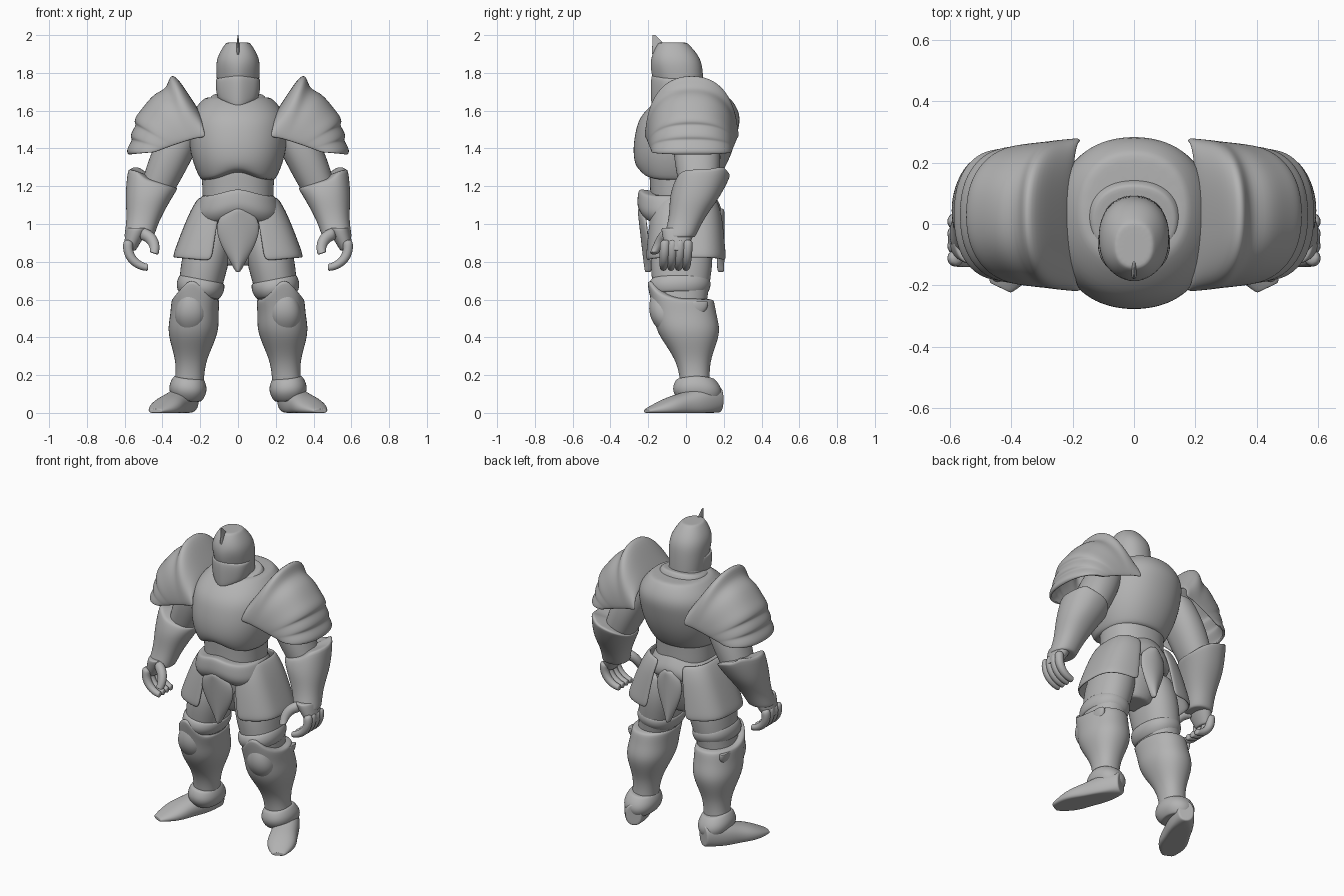
import bpy, bmesh, math
from mathutils import Vector

if "Cube" in bpy.data.objects:
    bpy.data.objects.remove(bpy.data.objects["Cube"], do_unlink=True)

COLOUR = (.45, .45, .45, 1)
steel = bpy.data.materials.new("steel_grey")
steel.use_nodes = True
steel.diffuse_color = COLOUR
steel.node_tree.nodes["Principled BSDF"].inputs["Base Color"].default_value = COLOUR


def skin(name, rings, closed, mirror, thickness=0):
    """Join rows of points into a smooth, optionally mirrored object."""
    bm = bmesh.new()
    rows = [[bm.verts.new(point) for point in ring] for ring in rings]
    count = len(rows[0])
    for lower, upper in zip(rows, rows[1:]):
        for i in range(count if closed else count - 1):
            j = (i + 1) % count
            bm.faces.new((lower[i], lower[j], upper[j], upper[i]))
    if closed:
        bm.faces.new(rows[0])
        bm.faces.new(rows[-1])
    bmesh.ops.recalc_face_normals(bm, faces=bm.faces)
    mesh = bpy.data.meshes.new(name)
    bm.to_mesh(mesh)
    bm.free()
    mesh.materials.append(steel)
    for face in mesh.polygons:
        face.use_smooth = True
    part = bpy.data.objects.new(name, mesh)
    bpy.context.collection.objects.link(part)
    if thickness:
        solid = part.modifiers.new("Thickness", "SOLIDIFY")
        solid.thickness = thickness
        solid.offset = 0
    if mirror:
        part.modifiers.new("Mirror", "MIRROR")
    smooth = part.modifiers.new("Smooth", "SUBSURF")
    smooth.levels = smooth.render_levels = 2


def power(value, exponent):
    return math.copysign(abs(value) ** exponent, value)


def loft(name, low, high, widths, aspect, mirror=False, shape=None, bow=0, sides=20):
    """Rounded sections, evenly spaced from low to high; depth is width times aspect."""
    low, high = Vector(low), Vector(high)
    first, last = aspect if isinstance(aspect, tuple) else (aspect, aspect)
    sections = [(i / (len(widths) - 1), width) for i, width in enumerate(widths)]
    # Slightly smaller end rings keep the rims crisp
    sections.insert(0, (0, widths[0] * .9))
    sections.append((1, widths[-1] * .9))
    rings = []
    for f, width in sections:
        centre = low.lerp(high, f) + Vector((0, bow * math.sin(math.pi * f), 0))
        depth = width * (first + (last - first) * f)
        ring = []
        for i in range(sides):
            angle = math.tau * i / sides
            point = centre + Vector((width * power(math.cos(angle), .9),
                                     depth * power(math.sin(angle), .9), 0))
            ring.append(shape(point) if shape else point)
        rings.append(ring)
    skin(name, rings, True, mirror)


def curl(name, centre, radius, start, sweep, reach, thick):
    """Finger bent along an arc, drifting forward by reach and tapering."""
    rings = []
    for f in (0, .2, .4, .6, .8, .95, 1):
        angle = math.radians(start + sweep * f)
        out = Vector((math.cos(angle), 0, math.sin(angle)))
        side = Vector((0, 1, 0))
        middle = Vector(centre) + out * radius - side * reach * f
        size = thick * (1 - f * f / 3)
        rings.append([middle + size * (out * math.cos(a) + side * math.sin(a))
                      for a in (math.tau * k / 8 for k in range(8))])
    skin(name, rings, True, True)


def lift(point, amount):
    return point + Vector((0, 0, amount))


# Helmet, visor and crest: the face comes to a central ridge
def ridge(point):
    if point.y < -.04 and point.z < 1.85:
        point.y -= .02 * max(0, 1 - abs(point.x) / .07)
    return point


def visor_edge(point):
    if point.y < -.02:
        inward = 1 - abs(point.x) / .12
        point = lift(point, -.06 * inward if point.z < 1.7 else .02 * inward)
    return ridge(point)


loft("helmet", (0, -.01, 1.64), (0, -.07, 1.96), [.1, .11, .117, .118, .065], (1.05, 1.2),
     shape=ridge)
loft("visor", (0, -.07, 1.67), (0, -.06, 1.77), [.11, .12, .12], .9, shape=visor_edge)
loft("crest", (0, -.1, 1.86), (0, -.17, 2), [.014, .013, .007, .002], (5, 4))
loft("neck", (0, 0, 1.58), (0, 0, 1.72), [.12, .1], .9)


# Breastplate with arched lower edge, collar and belly
def arch(point):
    if point.z < 1.3 and point.y < -.05:
        return lift(point, .06 * math.exp(-(point.x / .1) ** 2))
    return point


loft("breastplate", (0, -.04, 1.23), (0, .05, 1.67), [.2, .24, .26, .265, .26, .18], 1.04,
     shape=arch, bow=-.01)
loft("collar", (0, .01, 1.6), (0, .01, 1.68), [.16, .165, .14], .85,
     shape=lambda p: lift(p, .15 * p.y))
loft("belly", (0, -.02, 1.1), (0, -.02, 1.3), [.19, .19, .2], .9)

# Waist: pelvis and belt with a raised front point
loft("pelvis", (0, 0, .78), (0, 0, 1.1), [.1, .18, .19], .9)
loft("belt", (0, -.02, 1), (0, -.06, 1.15), [.21, .235, .22, .2], .97,
     shape=lambda p: lift(p, .04 * max(0, 1 - abs(p.x) / .15)))

# Side plates wrap from front to back and flare downward
rows = []
for level in range(6):
    drop = level / 5
    width, depth = .2 + .14 * drop ** .8, .16 + .05 * drop ** .5
    row = []
    for step in range(-7, 8):
        angle = math.radians(11 * step)
        side = power(math.cos(angle), .6)
        row.append((width * side, depth * power(math.sin(angle), .6),
                    1.14 - .32 * drop - .03 * (1 - side)))
    rows.append(row)
skin("side_waist_plate", rows, False, True, .02)


# Leaf-shaped tabards
def tabard(name, facing, distance, width, lean):
    rows = []
    for level in range(10):
        drop = (level + .2) / 9.3
        half = width * math.sin(math.pi * drop ** .6)
        rows.append([(half * s, facing * (distance - lean * drop - .03 * s * s),
                      1.09 - .35 * drop) for s in (-1, -.6, -.2, .2, .6, 1)])
    skin(name, rows, False, False, .02)


tabard("front_tabard", -1, .25, .115, .04)
tabard("back_tabard", 1, .195, .09, 0)

# Shoulder guard: arches fan outward from a raised inner rim, then overlapping bands
apexes = [(.2, 1.58), (.26, 1.67), (.33, 1.78), (.36, 1.785), (.37, 1.71), (.44, 1.69), (.5, 1.61)]
for band in range(3):
    x, z = .545 + .02 * band, 1.54 - .08 * band
    apexes += [(x - .01, z + .03), (x, z), (x - .015, z - .01)]
rows = []
for i, (x, z) in enumerate(apexes):
    f = i / (len(apexes) - 1)
    base, tip = Vector((.17 + .27 * f ** .8, 0, 1.46 - .08 * f)), Vector((x, 0, z))
    row = []
    for step in range(15):
        angle = math.pi * step / 14
        point = base.lerp(tip, abs(math.sin(angle)) ** .87)
        point.y = .03 - (.245 - .04 * f) * power(math.cos(angle), .87)
        row.append(point)
    rows.append(row)
skin("shoulder_guard", rows, False, True, .016)


# Arms and flared gauntlets with a rear spike
def cuff(point):
    if point.z > 1.2:
        rear = max(0, point.y - .12)
        point.y += .2 * rear
        return lift(point, .28 * (point.x - .46) + .4 * rear + (.03 if point.x > .52 else 0))
    return point


loft("upper_arm", (.44, .07, 1.15), (.27, .05, 1.55), [.09, .11, .12, .1], 1.08, True)
loft("gauntlet", (.525, -.035, .93), (.45, .08, 1.23), [.08, .085, .105, .13, .135], 1.06, True,
     shape=cuff)

# Hands with curled fingers
loft("palm", (.575, -.05, .86), (.53, -.04, .98), [.035, .05, .06], 1.6, True, sides=12)
for i, finger in enumerate(("index", "middle", "ring", "little")):
    curl(finger + "_finger", (.475, .04 * i - .11, .88), .11, 20, -110, .01, .03)
curl("thumb", (.52, -.09, .87), .08, 90, 110, .08, .037)

# Thighs
loft("thigh", (.23, -.03, .5), (.14, -.02, .98), [.1, .11, .125, .13, .11], 1.3, True)
loft("thigh_band", (.21, -.04, .62), (.19, -.03, .71), [.11, .124, .127, .12], 1.32, True,
     shape=lambda p: lift(p, .2 * (p.x - .2)))


# Greaves rise to a point in front of the knee
def knee_point(point):
    if point.z > .5 and point.y < -.03:
        rise = .13 if point.z > .55 else .06
        return lift(point, rise * max(0, 1 - abs(point.x - .245) / .11))
    return point


loft("greave", (.26, .05, .13), (.225, -.03, .6), [.08, .075, .085, .115, .138, .128, .13],
     (1, 1.4), True, shape=knee_point, bow=.015)
loft("knee_cap", (.25, -.08, .42), (.245, -.14, .68), [.05, .09, .09, .065, .02], 1, True)
loft("knee_wing", (.32, .04, .51), (.33, .07, .59), [.015, .025, .02], 2.5, True, sides=12)

# Feet: sections run from heel to toe, turned outward, with a flat sole
HEEL, ALONG = Vector((.25, .18, 0)), Vector((.43, -.9, 0)).normalized()
ACROSS = Vector((-ALONG.y, ALONG.x, 0))
loft("foot", (0, .07, 0), (0, .01, .43), [.05, .07, .08, .08, .09, .08, .04], (1.4, .3), True,
     shape=lambda p: lift(HEEL + ALONG * p.z + ACROSS * p.x, max(0, p.y)))
loft("ankle_guard", (.27, .07, .07), (.26, .05, .19), [.08, .1, .1, .08], 1.3, True,
     shape=lambda p: lift(p, .1 * (p.x - .26) - .1 * abs(p.y - .06)))
